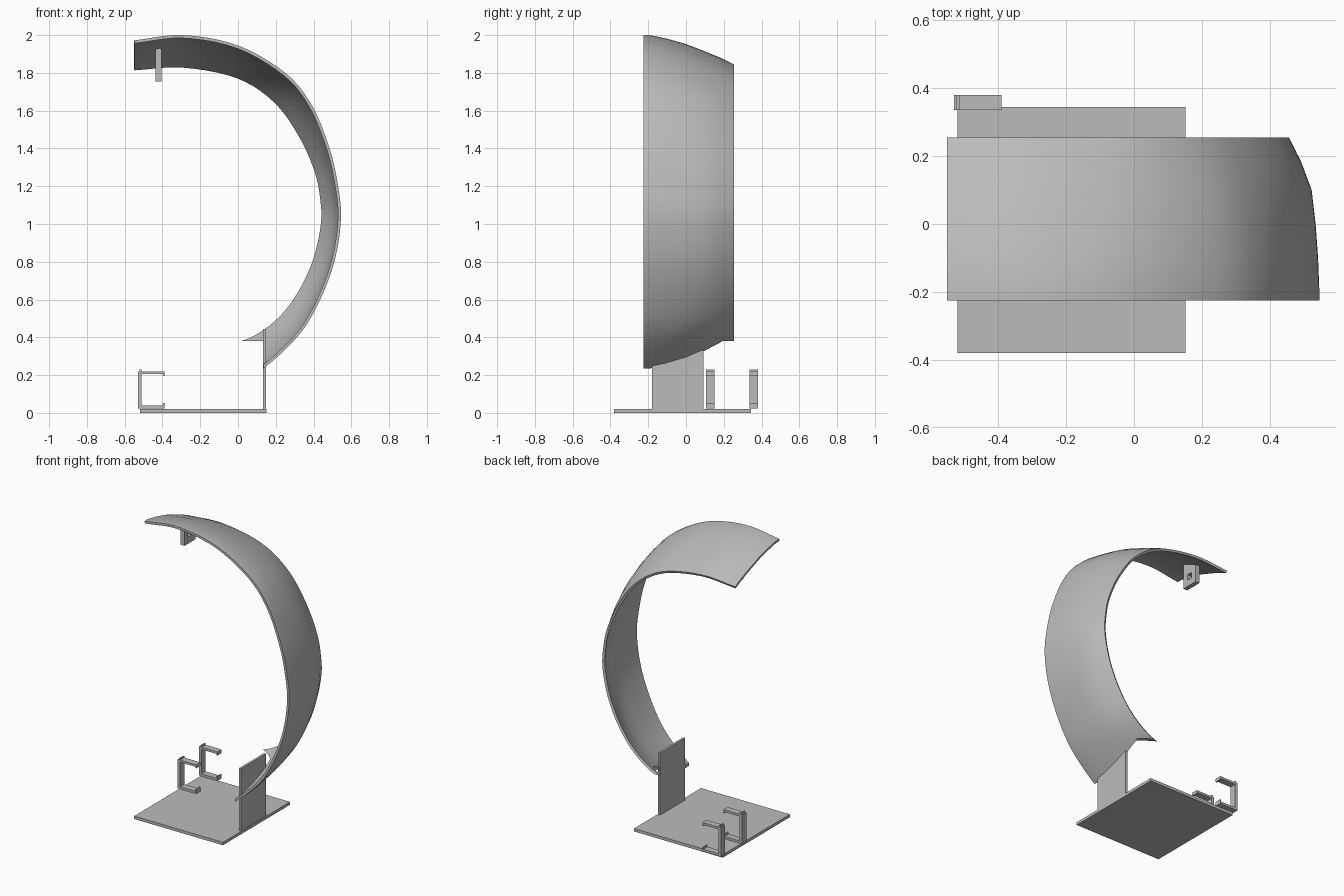
import bpy, bmesh
from mathutils import Vector

cube = bpy.data.objects.get("Cube")
if cube:
    bpy.data.objects.remove(cube, do_unlink=True)

grey = bpy.data.materials.new("plain grey")
grey.use_nodes = True
grey.diffuse_color = (0.5, 0.5, 0.5, 1)
grey.node_tree.nodes["Principled BSDF"].inputs["Base Color"].default_value = (0.5, 0.5, 0.5, 1)


def add_object(name, bm):
    bmesh.ops.recalc_face_normals(bm, faces=bm.faces)
    mesh = bpy.data.meshes.new(name)
    bm.to_mesh(mesh)
    bm.free()
    mesh.materials.append(grey)
    obj = bpy.data.objects.new(name, mesh)
    bpy.context.collection.objects.link(obj)
    return obj


def prism(name, corners, sweep):
    """Extrude a flat polygon along the sweep vector."""
    bm = bmesh.new()
    face = bm.faces.new([bm.verts.new(c) for c in corners])
    out = bmesh.ops.extrude_face_region(bm, geom=[face])
    moved = [g for g in out["geom"] if isinstance(g, bmesh.types.BMVert)]
    bmesh.ops.translate(bm, verts=moved, vec=sweep)
    return add_object(name, bm)


def box(name, lo, hi):
    x, y, z = lo
    return prism(name, [lo, (hi[0], y, z), (hi[0], hi[1], z), (x, hi[1], z)], (0, 0, hi[2] - z))


def apply(obj, mod):
    bpy.context.view_layer.objects.active = obj
    bpy.ops.object.modifier_apply(modifier=mod.name)


def cut(obj, cutter):
    mod = obj.modifiers.new("cut", "BOOLEAN")
    mod.object = cutter
    mod.operation = "DIFFERENCE"
    mod.solver = "EXACT"
    apply(obj, mod)
    bpy.data.objects.remove(cutter, do_unlink=True)


def smooth_path(points, steps=5):
    """Catmull-Rom curve through the points."""
    p = [Vector(q) for q in points]
    p = [2 * p[0] - p[1]] + p + [2 * p[-1] - p[-2]]
    path = []
    for a, b, c, d in zip(p, p[1:], p[2:], p[3:]):
        for i in range(steps):
            t = i / steps
            path.append(0.5 * (2 * b + (c - a) * t + (2 * a - 5 * b + 4 * c - d) * t ** 2
                               + (3 * b - a - 3 * c + d) * t ** 3))
    return path + [p[-2]]


# Curved band: loft from the wide front rim to the narrower back rim
front_rim = smooth_path([(-.55, 1.972), (-.29, 2.0), (0, 1.945), (.25, 1.80), (.39, 1.63),
                         (.485, 1.4), (.53, 1.2), (.545, 1.03), (.515, .82), (.44, .61),
                         (.325, .415), (.135, .235), (-.05, .12)])
back_rim = smooth_path([(-.55, 1.828), (-.29, 1.842), (0, 1.785), (.20, 1.655), (.335, 1.47),
                        (.42, 1.28), (.45, 1.13), (.453, 1.0), (.415, .82), (.34, .65),
                        (.23, .5), (.08, .39), (-.1, .335)])
# y position, inward share in x, inward share in z
rows = [(-.225, 0, 0), (-.19, 0, 0), (-.1, .04, .12), (0, .12, .3),
        (.1, .25, .55), (.18, .58, .76), (.255, 1, 1)]
bm = bmesh.new()
grid = [[bm.verts.new((f.x + (b.x - f.x) * wx, y, f.y + (b.y - f.y) * wz))
         for f, b in zip(front_rim, back_rim)] for y, wx, wz in rows]
for r, s in zip(grid, grid[1:]):
    for i in range(len(r) - 1):
        bm.faces.new((r[i], r[i + 1], s[i + 1], s[i]))
band = add_object("curved_band", bm)
# make sure the surface faces away from the hollow side
if band.data.polygons[0].normal.z < 0:
    band.data.flip_normals()
shell = band.modifiers.new("shell", "SOLIDIFY")
shell.thickness = 0.016
shell.offset = -1
apply(band, shell)
cut(band, box("foot_cutter", (-.8, -.5, -.2), (.135, .5, .38)))
bpy.ops.object.select_all(action="DESELECT")
band.select_set(True)
bpy.context.view_layer.objects.active = band
bpy.ops.object.shade_smooth_by_angle(angle=0.6)

# Base plate and upright post
box("base_plate", (-.52, -.38, 0), (.152, .345, .02))
box("support_post", (.132, -.18, .015), (.148, .092, .445))

# Two C-shaped clips at the edge of the base
clip = [(-.53, .022), (-.39, .022), (-.39, .052), (-.397, .052), (-.397, .038), (-.512, .038),
        (-.512, .205), (-.397, .205), (-.397, .196), (-.39, .196), (-.39, .22), (-.512, .22),
        (-.512, .23), (-.522, .23), (-.522, .22), (-.53, .22)]
for name, y in (("inner_clip", .105), ("outer_clip", .335)):
    prism(name, [(x, y, z) for x, z in clip], (0, .045, 0))

# Hanging tab with a square hole, under the top of the band
tab = prism("hanging_tab", [(-.437, 0, 1.755), (-.437, .12, 1.755),
                            (-.437, .12, 1.88), (-.437, 0, 1.93)], (.032, 0, 0))
cut(tab, box("hole_cutter", (-.5, .04, 1.8), (-.3, .08, 1.84)))
